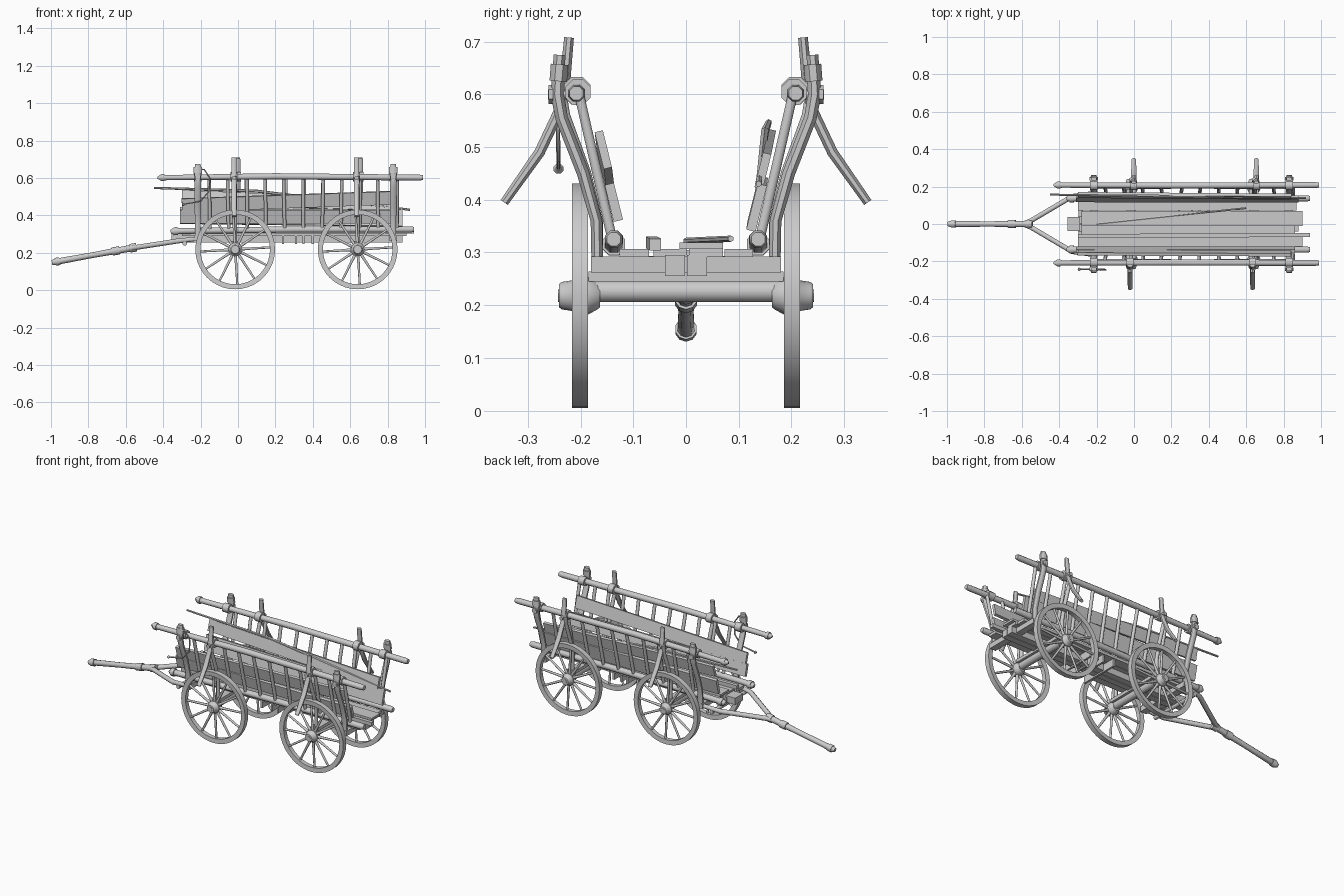
import bpy, bmesh, math, random
from mathutils import Vector

if "Cube" in bpy.data.objects:
    bpy.data.objects.remove(bpy.data.objects["Cube"])
random.seed(4)


def sweep(name, pts, radii, sides=8, ref=None, flat=1.0):
    """Sweep a polygon along a path; flat scales the section along ref."""
    pts = [Vector(p) for p in pts]
    if not isinstance(radii, (list, tuple)):
        radii = [radii] * len(pts)
    axis = (pts[-1] - pts[0]).normalized()
    ref = Vector(ref) if ref else Vector((0, 0, 1) if abs(axis.z) < 0.8 else (1, 0, 0))
    k = math.sqrt(2) if sides == 4 else 1.0
    bm = bmesh.new()
    rings = []
    for i, p in enumerate(pts):
        t = (pts[min(i + 1, len(pts) - 1)] - pts[max(i - 1, 0)]).normalized()
        u = ref.cross(t).normalized()
        v = t.cross(u)
        ring = []
        for j in range(sides):
            a = 2 * math.pi * (j + 0.5) / sides
            ring.append(bm.verts.new(p + radii[i] * k * (math.cos(a) * u + flat * math.sin(a) * v)))
        rings.append(ring)
    for a, b in zip(rings, rings[1:]):
        for j in range(sides):
            n = (j + 1) % sides
            bm.faces.new((a[j], a[n], b[n], b[j]))
    bm.faces.new(rings[0][::-1])
    bm.faces.new(rings[-1])
    return finish(name, bm)


def finish(name, bm):
    bmesh.ops.recalc_face_normals(bm, faces=bm.faces)
    me = bpy.data.meshes.new(name)
    bm.to_mesh(me)
    bm.free()
    ob = bpy.data.objects.new(name, me)
    bpy.context.collection.objects.link(ob)
    return ob


def box(name, x0, x1, y0, y1, z0, z1):
    bm = bmesh.new()
    bmesh.ops.create_cube(bm, size=1)
    for v in bm.verts:
        v.co = Vector(((x0 + x1) / 2 + v.co.x * (x1 - x0), (y0 + y1) / 2 + v.co.y * (y1 - y0),
                       (z0 + z1) / 2 + v.co.z * (z1 - z0)))
    return finish(name, bm)


def lathe_y(name, x, z, profile, s, n=32, closed=False):
    """Revolve (radius, y) points about a y-directed axle."""
    bm = bmesh.new()
    rings = [[bm.verts.new((x + r * math.cos(2 * math.pi * j / n), s * y,
                            z + r * math.sin(2 * math.pi * j / n))) for j in range(n)] for r, y in profile]
    pairs = list(zip(rings, rings[1:])) + ([(rings[-1], rings[0])] if closed else [])
    for a, b in pairs:
        for j in range(n):
            m = (j + 1) % n
            bm.faces.new((a[j], a[m], b[m], b[j]))
    if not closed:
        bm.faces.new(rings[0])
        bm.faces.new(rings[-1])
    return finish(name, bm)


WX, WZ, R = (-0.015, 0.64), 0.218, 0.213

# Wheels: rim, hub, twelve spokes
for x in WX:
    for s in (-1, 1):
        lathe_y("wheel_rim", x, WZ, [(R, .186), (R, .216), (.186, .214), (.186, .188)], s, 40, True)
        lathe_y("wheel_hub", x, WZ, [(.022, .163), (.026, .168), (.036, .186), (.036, .212),
                                     (.029, .217), (.026, .236), (.022, .241)], s, 16)
        lathe_y("axle_cap", x, WZ, [(.012, .235), (.012, .243)], s, 8)
        for k in range(12):
            a = 2 * math.pi * k / 12 + 0.06
            d = Vector((math.cos(a), 0, math.sin(a)))
            c = Vector((x, s * .2, WZ))
            sweep("spoke", [c + d * .025, c + d * .08, c + d * .192], [.009, .007, .006], 8, (0, 1, 0))
    # Axle and bolster
    sweep("axle", [(x, -.19, .226), (x, .19, .226)], .021, 12)
    box("bolster", x - .025, x + .025, -.185, .185, .245, .264)

# Undercarriage: centre beams, end crossbeams, small cross pegs
box("centre_beam", -.3, .88, .002, .04, .255, .295)
box("centre_beam", -.3, .88, -.04, -.002, .255, .295)
box("beam_nose", -.355, -.29, -.038, .038, .265, .305)
for x in (-.215, .83):
    box("end_crossbeam", x - .02, x + .02, -.18, .18, .262, .292)
for x in (.24, .31, .35, .40):
    box("cross_peg", x - .006, x + .006, -.12, .12, .247, .293)

# Floor boards
for i, (y, w, x0, x1) in enumerate([(-.098, .028, -.3, .9), (-.03, .032, -.28, .86),
                                    (.038, .032, -.27, .88), (.1, .027, -.3, .87)]):
    box("floor_board", x0, x1, y - w, y + w, .291, .307)

for s in (-1, 1):
    # Ladder sides: lower and upper rail with pointed ends
    sweep("lower_rail", [(-.36, s * .137, .313), (-.345, s * .137, .315), (-.3, s * .137, .317), (.3, s * .136, .325),
                         (.925, s * .137, .325), (.94, s * .137, .325)], [.01, .019, .017, .018, .018, .014])
    sweep("upper_rail", [(-.43, s * .208, .602), (-.412, s * .208, .602), (-.38, s * .208, .602), (.2, s * .206, .609),
                         (.97, s * .208, .602), (.99, s * .208, .602)], [.006, .018, .015, .018, .017, .014])
    sweep("rail_end_band", [(-.412, s * .208, .602), (-.392, s * .208, .602)], .021)
    sweep("rail_end_band", [(-.345, s * .137, .315), (-.322, s * .137, .316)], .023)
    for i in range(11):
        x = -.15 + .1 * i
        sweep("ladder_rung", [(x, s * .14, .325), (x + random.uniform(-.008, .008), s * .204, .605)],
              .010, 8)

    # Bent end posts with bands, clamped to the upper rail
    for x in (-.215, .83):
        sweep("end_post", [(x, s * .168, .262), (x, s * .17, .36), (x, s * .195, .45), (x, s * .236, .555),
                           (x, s * .244, .6), (x, s * .24, .675)], [.012, .012, .013, .013, .014, .012], 8, (1, 0, 0), 1.4)
        sweep("post_band", [(x, s * .2425, .625), (x, s * .24, .657)], .018, 8, (1, 0, 0), 1.35)
        sweep("post_pin", [(x, s * .19, .6), (x, s * .262, .6)], .01, 8)
        sweep("post_nut", [(x, s * .252, .6), (x, s * .261, .6)], .018, 6)
        sweep("rail_clamp", [(x - .02, s * .205, .604), (x + .02, s * .205, .604)], .026, 8)
        sweep("post_brace", [(x, s * .105, .27), (x, s * .17, .285)], .008, 4)

    # Curved outer arms hooked over the upper rail
    for x in WX:
        ax = x + (-.006 if s < 0 else .014)
        sweep("outer_arm", [(ax, s * .222, .708), (ax, s * .23, .62), (ax, s * .24, .57), (ax, s * .278, .49),
                            (ax, s * .345, .395)], [.01, .011, .011, .011, .009], 8, (1, 0, 0), 1.4)
        sweep("arm_clamp", [(ax - .018, s * .207, .607), (ax + .018, s * .207, .607)], .028, 8)
        sweep("arm_pin", [(ax, s * .19, .6), (ax, s * .258, .6)], .012, 6)
        # Inner stanchions from bolster to rail
        sweep("stanchion", [(x, s * .168, .25), (x, s * .168, .36), (x, s * .19, .45), (x, s * .23, .56),
                            (x, s * .238, .61)], .011, 8, (1, 0, 0))

    # Drawbar fork
    sweep("drawbar_fork", [(-.585, s * .006, .222), (-.55, s * .018, .228), (-.33, s * .148, .262),
                           (-.22, s * .165, .275)], [.012, .014, .014, .012])

# Drawbar with handle and bands
A, B = Vector((-.995, 0, .148)), Vector((-.56, 0, .227))
sweep("drawbar", [A, A.lerp(B, .03), A.lerp(B, .5), B], [.012, .017, .015, .018], 10)
for f, w, r in ((.04, .025, .021), (.74, .04, .022), (.96, .035, .023)):
    sweep("drawbar_band", [A.lerp(B, f), A.lerp(B, f + w / .44)], r, 10)
sweep("fork_crossbar", [(-.285, -.165, .25), (-.285, .165, .25)], .012, 8)


# Load: planks leaned along the ladders, loose boards and poles
def plank(name, a, b, half_width, thick, s):
    normal = Vector((0, -s * .97, .24))
    return sweep(name, [a, b], half_width, 4, normal, thick / half_width)


plank("side_plank", (-.3, -.152, .455), (.84, -.157, .495), .036, .008, -1)
plank("side_plank", (-.31, -.137, .395), (.86, -.137, .395), .036, .009, -1)
plank("side_plank", (-.31, .136, .40), (.88, .134, .385), .045, .009, 1)
plank("side_plank", (-.30, .155, .50), (.84, .146, .455), .034, .008, 1)
sweep("long_stick", [(-.45, .157, .547), (.1, .15, .53), (.92, .138, .43)], [.006, .008, .006], 6)
sweep("loose_pole", [(-.3, -.065, .319), (.94, -.058, .315)], .011, 4)
box("loose_board", -.28, .9, -.012, .07, .307, .319)
sweep("loose_pole", [(-.2, 0, .322), (.6, .085, .326)], .006, 6)

# Hanging cord and brake pin by the front post
sweep("cord", [(-.215, -.245, .65), (-.18, -.246, .645), (-.15, -.245, .6), (-.155, -.243, .53),
               (-.2, -.242, .475), (-.29, -.242, .46)], .004, 6, (0, 1, 0))
sweep("cord_knob", [(-.3, -.242, .458), (-.294, -.242, .459), (-.286, -.242, .46)], [.005, .01, .005], 8)

for ob in bpy.context.collection.objects:
    ob.select_set(True)
    bpy.context.view_layer.objects.active = ob
bpy.ops.object.shade_smooth_by_angle(angle=math.radians(48))
